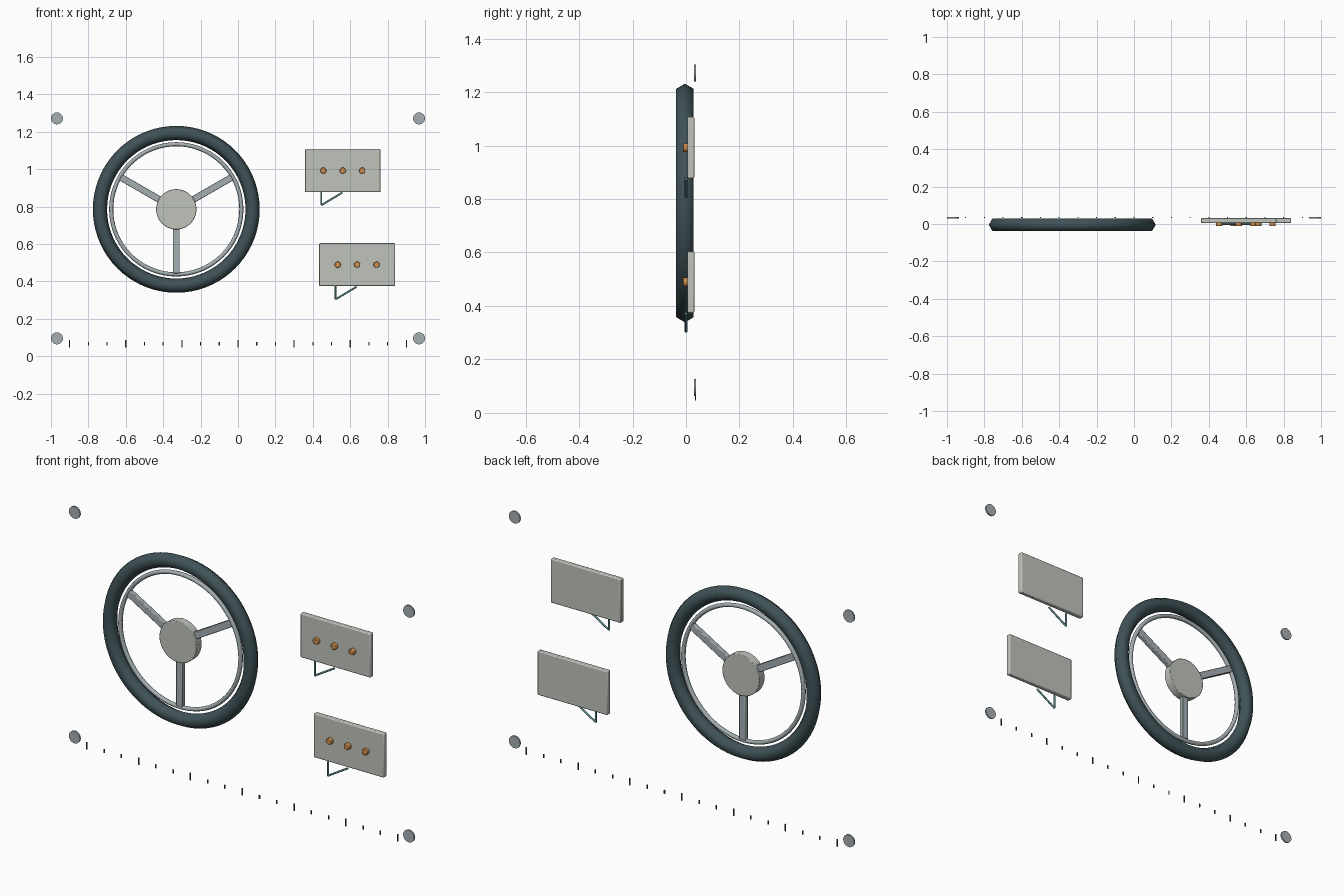
import bpy
from math import radians, cos, sin, pi
from mathutils import Vector

if "Cube" in bpy.data.objects:
    bpy.data.objects.remove(bpy.data.objects["Cube"])

WHEEL = Vector((-0.33, -0.004, 0.785))


def material(name, rgb):
    m = bpy.data.materials.new(name)
    m.diffuse_color = (*rgb, 1)
    m.use_nodes = True
    m.node_tree.nodes["Principled BSDF"].inputs["Base Color"].default_value = m.diffuse_color
    return m


RUBBER = material("dark_rubber", (0.05, 0.085, 0.095))
METAL = material("blue_grey_metal", (0.38, 0.43, 0.45))
PANEL = material("pale_panel", (0.52, 0.55, 0.50))
COPPER = material("copper", (0.62, 0.27, 0.07))
TEAL = material("teal_wire", (0.12, 0.28, 0.30))
DARK = material("dark_mark", (0.05, 0.06, 0.07))


def finish(name, mat, bevel=0, segments=2, angle=35):
    ob = bpy.context.object
    ob.name = name
    ob.data.materials.append(mat)
    bpy.ops.object.transform_apply(location=False, rotation=True, scale=True)
    if bevel:
        mod = ob.modifiers.new("bevel", 'BEVEL')
        mod.width = bevel
        mod.segments = segments
    if angle:
        bpy.ops.object.shade_smooth_by_angle(angle=radians(angle))
    return ob


def ring(name, major, minor, sides, mat):
    bpy.ops.mesh.primitive_torus_add(location=WHEEL, rotation=(pi / 2, 0, 0),
                                     major_radius=major, minor_radius=minor,
                                     major_segments=72, minor_segments=sides)
    return finish(name, mat, angle=80)


def disc(name, centre, radius, depth, mat, sides=24, bevel=0):
    bpy.ops.mesh.primitive_cylinder_add(vertices=sides, radius=radius, depth=depth,
                                        location=centre, rotation=(pi / 2, 0, 0))
    return finish(name, mat, bevel)


def box(name, centre, size, mat, turn=0, bevel=0):
    bpy.ops.mesh.primitive_cube_add(size=1, location=centre, rotation=(0, turn, 0))
    bpy.context.object.scale = size
    return finish(name, mat, bevel, angle=0 if not bevel else 35)


def rod(name, a, b, radius, mat):
    a, b = Vector(a), Vector(b)
    bpy.ops.mesh.primitive_cylinder_add(vertices=10, radius=radius, depth=(b - a).length,
                                        location=(a + b) / 2)
    bpy.context.object.rotation_euler = (b - a).to_track_quat('Z', 'Y').to_euler()
    return finish(name, mat, angle=40)


# wheel: tyre, inner rim, hub and three spokes
ring("tyre", 0.408, 0.038, 6, RUBBER)
ring("rim", 0.348, 0.011, 8, METAL)
disc("hub", WHEEL, 0.108, 0.044, PANEL, 40, 0.003)
for i in range(3):
    a = radians(30 + 120 * i)
    out = Vector((cos(a), 0, sin(a)))
    box(f"spoke_{i + 1}", WHEEL + out * 0.217, (0.25, 0.024, 0.036), METAL, -a, 0.003)

# two panels, each with three knobs and a bent wire bracket underneath
for n, (px, pz) in enumerate(((0.56, 0.992), (0.637, 0.489)), 1):
    box(f"panel_{n}", (px, 0.018, pz), (0.406, 0.026, 0.23), PANEL, 0, 0.005)
    for k in (-1, 0, 1):
        disc(f"panel_{n}_knob_{k + 2}", (px + 0.104 * k, -0.002, pz),
             0.0165, 0.02, COPPER, 16, 0.003)
    start = (px - 0.115, 0, pz - 0.112)
    bend = (px - 0.115, 0, pz - 0.185)
    end = (px - 0.002, 0, pz - 0.117)
    rod(f"bracket_{n}_upright", start, bend, 0.005, TEAL)
    rod(f"bracket_{n}_brace", bend, end, 0.005, TEAL)

# corner pins
for sx, side in ((-1, "left"), (1, "right")):
    for z, level in ((0.095, "lower"), (1.271, "upper")):
        disc(f"{level}_{side}_pin", (sx * 0.968, 0.033, z), 0.032, 0.008, METAL, 24)

# scale ticks, every third one longer
for i in range(19):
    height = 0.038 if i % 3 == 0 else 0.02
    box(f"scale_tick_{i + 1}", (-0.9 + 0.1 * i, 0.035, 0.066), (0.006, 0.004, height), DARK)
